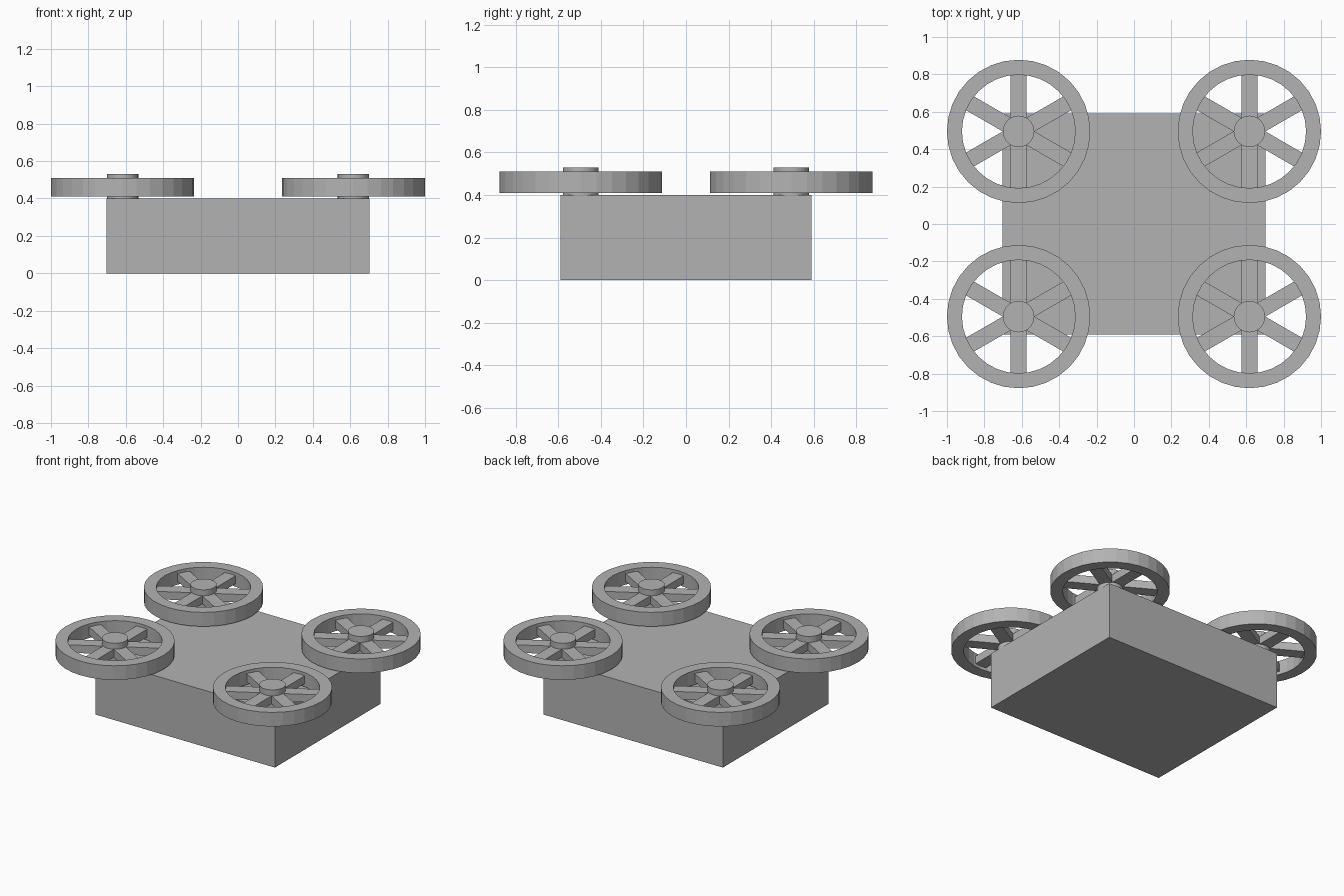
import bpy, bmesh, math
from mathutils import Matrix

if "Cube" in bpy.data.objects:
    bpy.data.objects.remove(bpy.data.objects["Cube"])

grey = bpy.data.materials.new("plain grey")
grey.diffuse_color = (0.45, 0.45, 0.45, 1)
grey.use_nodes = True
grey.node_tree.nodes["Principled BSDF"].inputs["Base Color"].default_value = grey.diffuse_color


def finish(name, bm, loc):
    bmesh.ops.recalc_face_normals(bm, faces=bm.faces)
    mesh = bpy.data.meshes.new(name)
    bm.to_mesh(mesh)
    bm.free()
    mesh.materials.append(grey)
    obj = bpy.data.objects.new(name, mesh)
    obj.location = loc
    bpy.context.collection.objects.link(obj)
    return obj


def box(name, size, loc, angle=0):
    bm = bmesh.new()
    bmesh.ops.create_cube(bm, size=1, matrix=Matrix.Diagonal((*size, 1)))
    finish(name, bm, loc).rotation_euler.z = angle


def cylinder(name, radius, z0, z1, x, y, sides=32):
    bm = bmesh.new()
    bmesh.ops.create_cone(bm, cap_ends=True, segments=sides,
                          radius1=radius, radius2=radius, depth=z1 - z0)
    finish(name, bm, (x, y, (z0 + z1) / 2))


def ring(name, outer, inner, z0, z1, x, y, sides=32):
    # square section spun around the axle
    bm = bmesh.new()
    loops = []
    for i in range(sides):
        a = 2 * math.pi * i / sides
        loops.append([bm.verts.new((r * math.cos(a), r * math.sin(a), z))
                      for r, z in ((outer, z0), (outer, z1), (inner, z1), (inner, z0))])
    for i in range(sides):
        a, b = loops[i], loops[(i + 1) % sides]
        for j in range(4):
            k = (j + 1) % 4
            bm.faces.new((a[j], b[j], b[k], a[k]))
    finish(name, bm, (x, y, 0))


# main block
box("body_block", (1.404, 1.18, 0.40), (0, 0, 0.20))

# four spoked wheels lying flat over the corners
for side, sx in (("left", -1), ("right", 1)):
    for end, sy in (("front", -1), ("back", 1)):
        x, y, tag = sx * 0.617, sy * 0.495, f"{end}_{side}"
        ring(f"rim_{tag}", 0.383, 0.303, 0.41, 0.51, x, y)
        cylinder(f"hub_{tag}", 0.084, 0.398, 0.53, x, y)
        # three bars through the hub make six spokes
        for n, deg in enumerate((30, 90, 150)):
            box(f"spoke_bar_{tag}_{n + 1}", (0.62, 0.085, 0.056),
                (x, y, 0.46), math.radians(deg))
